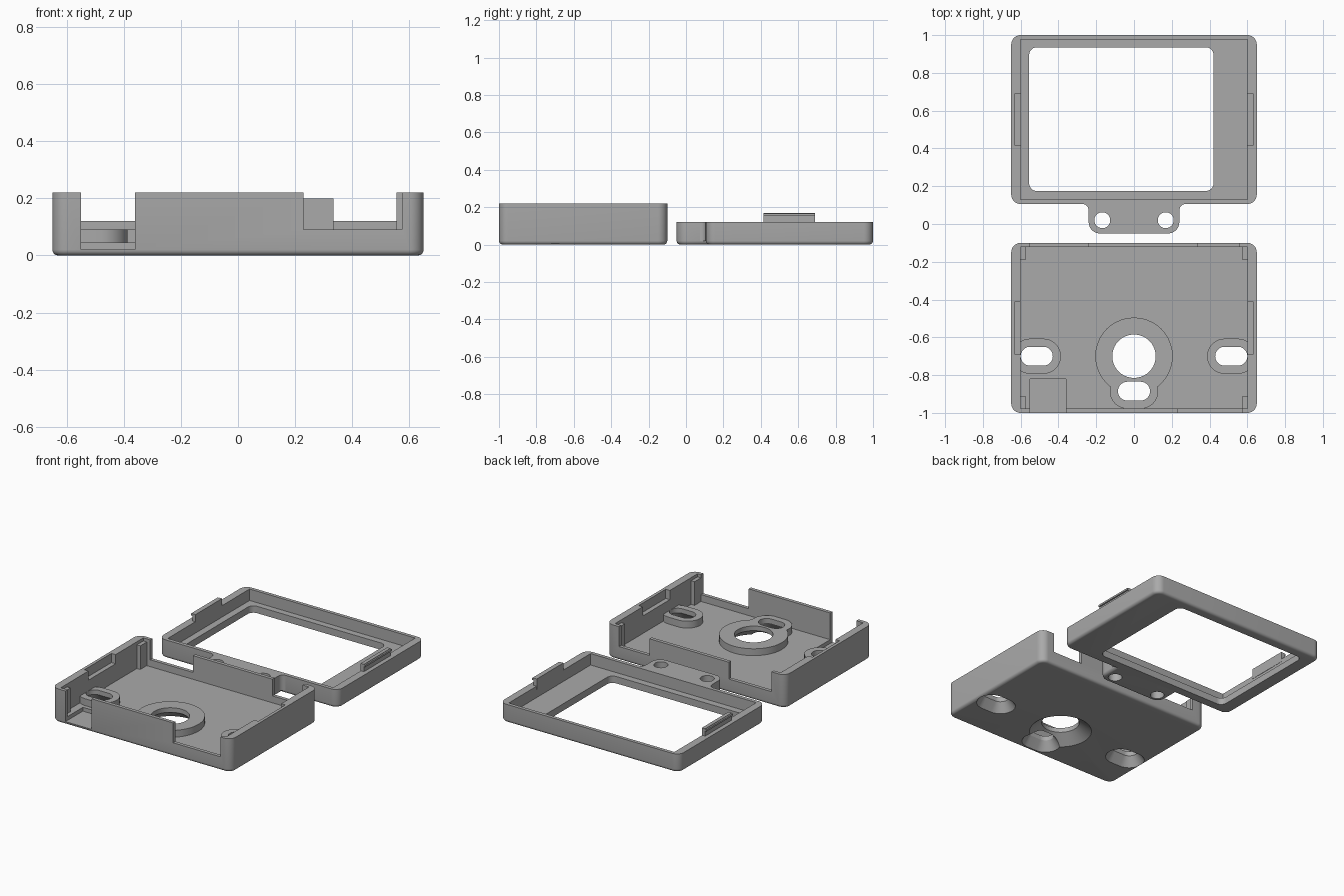
import bpy, bmesh, math

if "Cube" in bpy.data.objects:
    bpy.data.objects.remove(bpy.data.objects["Cube"], do_unlink=True)

grey = bpy.data.materials.new("plain grey plastic")
grey.use_nodes = True
colour = (0.4, 0.4, 0.4, 1)
grey.diffuse_color = colour
grey.node_tree.nodes["Principled BSDF"].inputs["Base Color"].default_value = colour


def outline(hx, hy, r, n=10):
    """Rounded rectangle; becomes a slot or a circle when r equals the half sizes."""
    pts = []
    for q, (sx, sy) in enumerate([(1, 1), (-1, 1), (-1, -1), (1, -1)]):
        for i in range(n + 1):
            a = (q + i / n) * math.pi / 2
            pts.append((sx * (hx - r) + r * math.cos(a), sy * (hy - r) + r * math.sin(a)))
    return pts


def loft(name, cx, cy, layers):
    """Closed solid through stacked outlines given as (z, half x, half y, radius)."""
    bm = bmesh.new()
    rings = [[bm.verts.new((cx + x, cy + y, z)) for x, y in outline(hx, hy, r)]
             for z, hx, hy, r in layers]
    count = len(rings[0])
    for low, high in zip(rings, rings[1:]):
        for i in range(count):
            j = (i + 1) % count
            bm.faces.new((low[i], low[j], high[j], high[i]))
    bm.faces.new(rings[0][::-1])
    bm.faces.new(rings[-1])
    bmesh.ops.remove_doubles(bm, verts=bm.verts, dist=1e-5)
    bmesh.ops.recalc_face_normals(bm, faces=bm.faces)
    return finish(name, bm)


def box(name, x0, x1, y0, y1, z0, z1):
    bm = bmesh.new()
    bmesh.ops.create_cube(bm, size=1)
    for v in bm.verts:
        v.co = ((x0 + x1) / 2 + v.co.x * (x1 - x0),
                (y0 + y1) / 2 + v.co.y * (y1 - y0),
                (z0 + z1) / 2 + v.co.z * (z1 - z0))
    return finish(name, bm)


def finish(name, bm):
    mesh = bpy.data.meshes.new(name)
    bm.to_mesh(mesh)
    bm.free()
    ob = bpy.data.objects.new(name, mesh)
    bpy.context.collection.objects.link(ob)
    mesh.materials.append(grey)
    return ob


def combine(target, tool, operation):
    mod = target.modifiers.new("combine", "BOOLEAN")
    mod.operation = operation
    mod.solver = "EXACT"
    mod.object = tool
    bpy.context.view_layer.objects.active = target
    bpy.ops.object.modifier_apply(modifier=mod.name)
    bpy.data.objects.remove(tool, do_unlink=True)


def cut(target, tool):
    combine(target, tool, "DIFFERENCE")


def add(target, tool):
    combine(target, tool, "UNION")


def tray(name, cx, cy, hx, hy, r, top, f=0.02):
    """Solid block with rounded corners and a rounded lower edge."""
    layers = []
    for i in range(6):
        a = i / 5 * math.pi / 2
        d = f * (1 - math.sin(a))
        layers.append((f * (1 - math.cos(a)), hx - d, hy - d, r - d))
    return loft(name, cx, cy, layers + [(top, hx, hy, r)])


def smooth(ob):
    bpy.ops.object.select_all(action="DESELECT")
    ob.select_set(True)
    bpy.context.view_layer.objects.active = ob
    bpy.ops.object.shade_smooth_by_angle(angle=math.radians(30))


# Lower case: hollow shell
FLOOR = 0.045
case = tray("lower_case", 0, -0.55, 0.65, 0.45, 0.05, 0.22)
cut(case, box("cavity", -0.6, 0.6, -0.977, -0.123, FLOOR, 0.4))

# Raised bosses, then their flared through holes: x, y, half x, half y
holes = [(0, -0.7, 0.115, 0.115, 0.075), (0, -0.885, 0.085, 0.05, 0.04),
         (-0.515, -0.7, 0.085, 0.05, 0.042), (0.515, -0.7, 0.085, 0.05, 0.042)]
for x, y, hx, hy, flare in holes:
    rim = 0.09 if hx == hy else 0.043
    add(case, loft("boss", x, y, [(z, hx + rim, hy + rim, hy + rim) for z in (0.03, 0.09)]))
for x, y, hx, hy, flare in holes:
    below = flare * 1.2
    cut(case, loft("hole", x, y, [(-0.012, hx + below, hy + below, hy + below),
                                  (0.06, hx, hy, hy), (0.3, hx, hy, hy)]))

# Corner posts
for s in (-1, 1):
    for y0, y1 in ((-0.985, -0.91), (-0.19, -0.115)):
        x0, x1 = sorted((s * 0.575, s * 0.61))
        add(case, box("post", x0, x1, y0, y1, 0.03, 0.2))

# Openings in the front and back walls, and the floor pocket
cut(case, box("front_opening", 0.23, 0.575, -1.1, -0.977, 0.09, 0.4))
cut(case, box("pocket", -0.55, -0.36, -1.1, -0.82, 0.02, 0.4))
cut(case, box("back_opening_a", -0.55, -0.24, -0.123, 0, 0.09, 0.4))
cut(case, box("back_opening_b", 0.335, 0.555, -0.123, 0, 0.09, 0.4))
cut(case, box("back_trim", -0.25, 0.34, -0.123, 0, 0.2, 0.4))

# Grooves that take the clips of the cover
for s in (-1, 1):
    x0, x1 = sorted((s * 0.59, s * 0.63))
    cut(case, box("groove", x0, x1, -0.69, -0.41, 0.16, 0.4))
smooth(case)

# Cover: frame with a mounting ear on its front edge
cover = tray("cover_frame", 0, 0.553, 0.65, 0.447, 0.05, 0.12)
add(cover, tray("ear", 0, 0.06, 0.24, 0.11, 0.06, 0.12))
add(cover, box("ear_root", -0.27, 0.27, 0.075, 0.15, 0.02, 0.12))
for s in (-1, 1):
    cut(cover, loft("root_curve", s * 0.271, 0.075,
                    [(z, 0.03, 0.03, 0.03) for z in (-0.1, 0.3)]))
cut(cover, box("recess", -0.6, 0.6, 0.13, 0.977, FLOOR, 0.3))
cut(cover, loft("window", -0.067, 0.555, [(z, 0.488, 0.38, 0.04) for z in (-0.1, 0.3)]))
for s in (-1, 1):
    cut(cover, loft("screw_hole", s * 0.168, 0.02,
                    [(z, 0.042, 0.042, 0.042) for z in (-0.1, 0.3)]))

# Upright clips with a small outward lip
for s in (-1, 1):
    x0, x1 = sorted((s * 0.598, s * 0.622))
    add(cover, box("clip", x0, x1, 0.415, 0.69, 0.1, 0.168))
    x0, x1 = sorted((s * 0.61, s * 0.632))
    add(cover, box("clip_lip", x0, x1, 0.415, 0.69, 0.153, 0.165))
smooth(cover)
